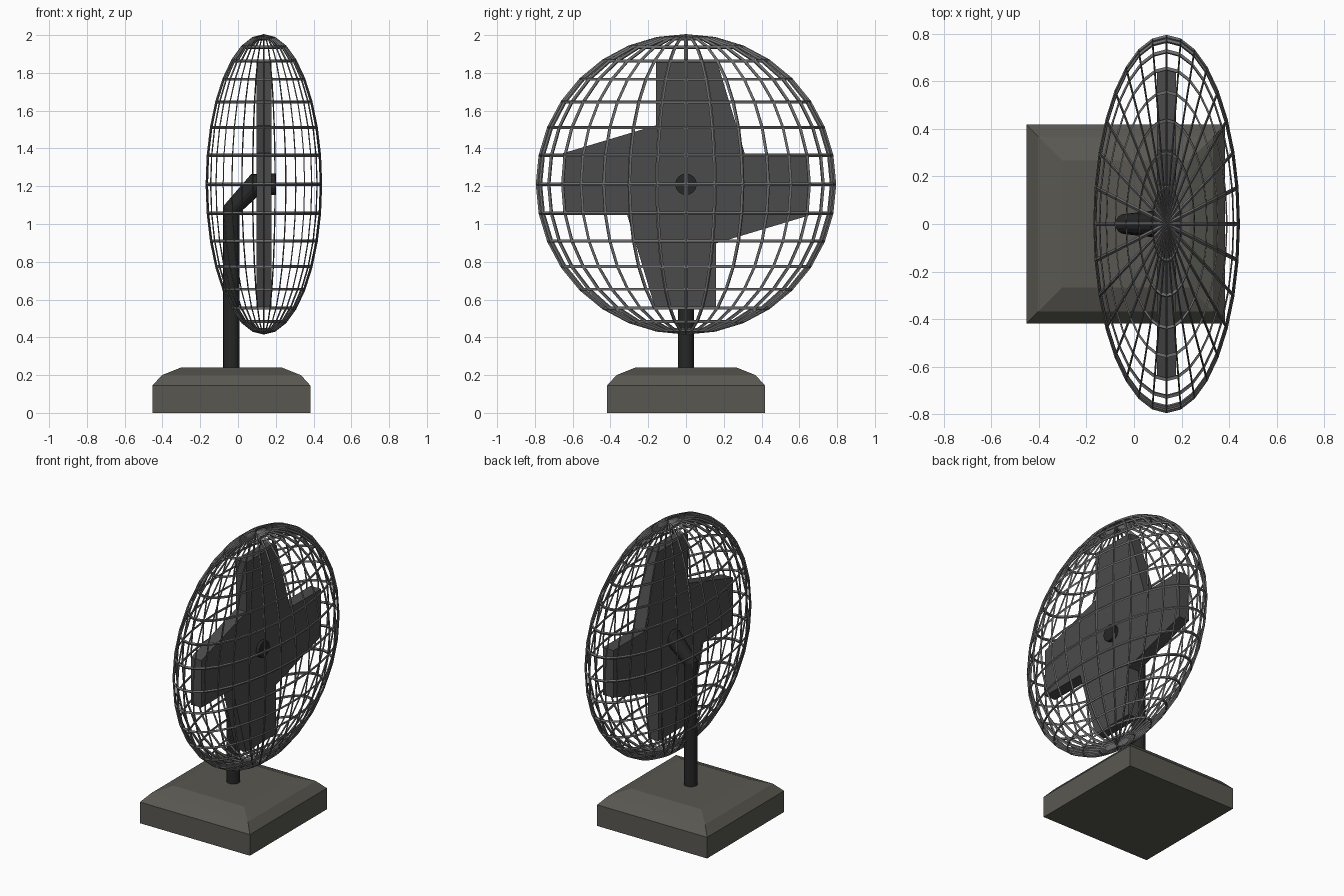
import bpy, bmesh
from math import sin, cos, pi
from mathutils import Vector

if "Cube" in bpy.data.objects:
    bpy.data.objects.remove(bpy.data.objects["Cube"])

CX, CZ = 0.137, 1.21   # fan centre


def material(name, rgb):
    m = bpy.data.materials.new(name)
    m.diffuse_color = (*rgb, 1)
    m.use_nodes = True
    m.node_tree.nodes["Principled BSDF"].inputs["Base Color"].default_value = m.diffuse_color
    return m


def make(name, bm, mat):
    bmesh.ops.recalc_face_normals(bm, faces=bm.faces)
    me = bpy.data.meshes.new(name)
    bm.to_mesh(me)
    bm.free()
    ob = bpy.data.objects.new(name, me)
    bpy.context.collection.objects.link(ob)
    me.materials.append(mat)
    return ob


def loft(name, rings, mat):
    """Skin a list of equal-length point rings and cap both ends."""
    bm = bmesh.new()
    vs = [[bm.verts.new(p) for p in r] for r in rings]
    n = len(vs[0])
    for a, b in zip(vs, vs[1:]):
        for i in range(n):
            j = (i + 1) % n
            bm.faces.new((a[i], a[j], b[j], b[i]))
    bm.faces.new(vs[0])
    bm.faces.new(vs[-1])
    return make(name, bm, mat)


base_mat = material("base_grey", (0.10, 0.097, 0.083))
pole_mat = material("pole_black", (0.02, 0.02, 0.02))
blade_mat = material("blade_grey", (0.07, 0.07, 0.07))
cage_mat = material("cage_grey", (0.15, 0.15, 0.15))

# base: square block with two-step bevelled top
BX = -0.035
loft("base", [[(BX + sx * (0.418 - d), sy * (0.418 - d), z)
               for sx, sy in ((-1, -1), (1, -1), (1, 1), (-1, 1))]
              for z, d in ((0, 0), (0.145, 0), (0.2, 0.05), (0.24, 0.15))], base_mat)

# pole: vertical tube, bent forward into the wider hub shaft
def ring(x, z, u, r, n=16):
    u = Vector(u)
    return [Vector((x, 0, z)) + u * cos(2 * pi * i / n) + Vector((0, r * sin(2 * pi * i / n), 0))
            for i in range(n)]

loft("pole", [ring(-0.036, 0.22, (0.043, 0, 0), 0.043),
              ring(-0.036, 1.075, (0.043, 0, -0.018), 0.043),
              ring(0.092, 1.21, (0.022, 0, -0.055), 0.057),
              ring(0.2, 1.21, (0, 0, -0.057), 0.057)], pole_mat)

# blades: one outline quarter turned four times, given thickness along x
outline = []
for k in range(4):
    for y, z in ((-0.16, 0.65), (0.165, 0.65), (0.312, 0.16)):
        for _ in range(k):
            y, z = z, -y
        outline.append((y, z))
bm = bmesh.new()
front, back = ([bm.verts.new((CX + dx, y, CZ + z)) for y, z in outline] for dx in (0.04, -0.04))
bm.faces.new(front)
bm.faces.new(back)
for i in range(12):
    j = (i + 1) % 12
    bm.faces.new((front[i], front[j], back[j], back[i]))
make("fan_blades", bm, blade_mat)

# cage: wireframe of a flattened sphere
bm = bmesh.new()
bmesh.ops.create_uvsphere(bm, u_segments=32, v_segments=16, radius=1)
cage = make("cage", bm, cage_mat)
cage.location = (CX, 0, CZ)
cage.scale = (0.305, 0.786, 0.786)
wire = cage.modifiers.new("wire", 'WIREFRAME')
wire.thickness = 0.024
wire.offset = 0
